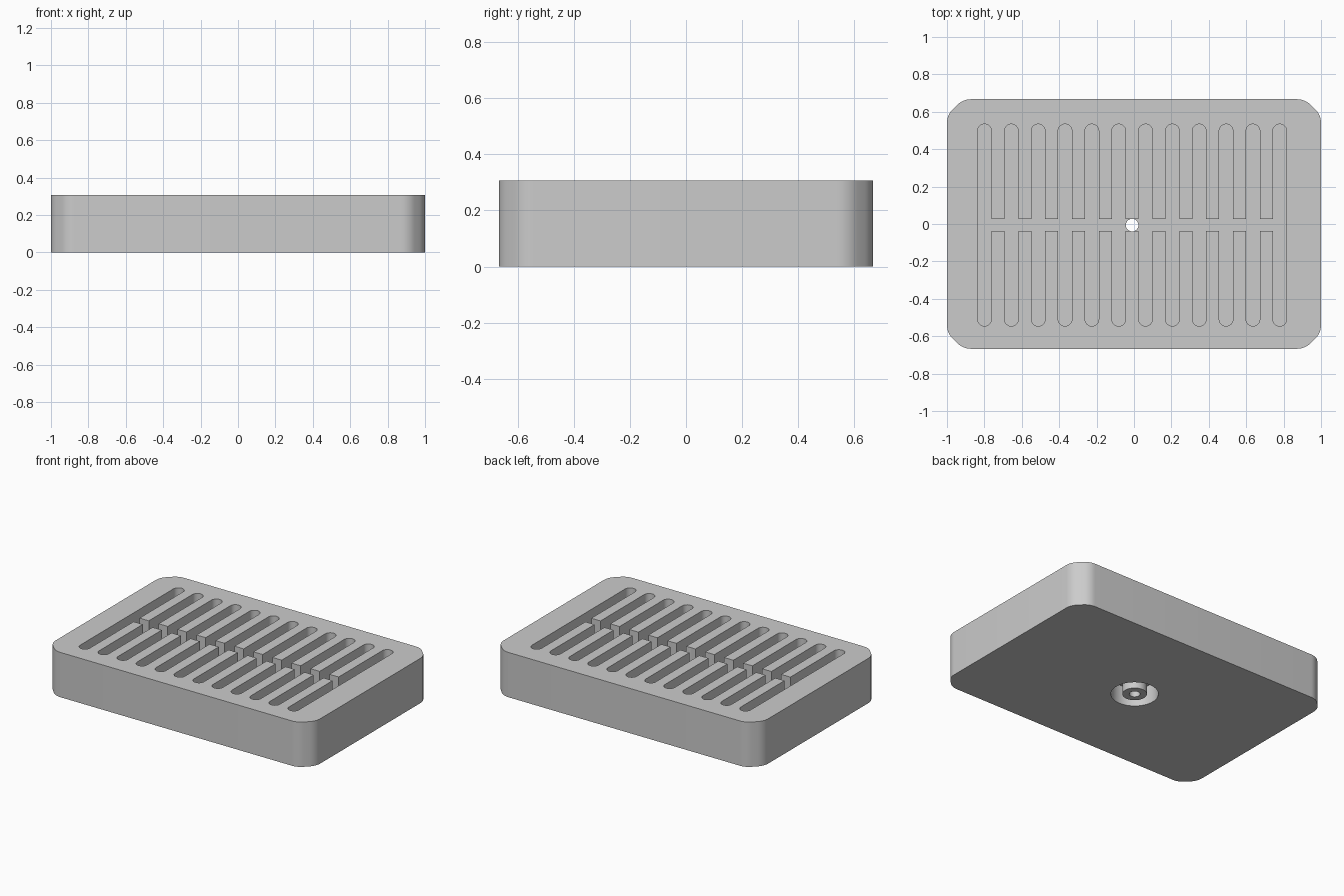
import bpy, bmesh, math

if "Cube" in bpy.data.objects:
    bpy.data.objects.remove(bpy.data.objects["Cube"])

HEIGHT = 0.306
CX, CY = -0.01, -0.006            # centre of the slot pattern and drain

plastic = bpy.data.materials.new("light grey")
plastic.diffuse_color = (0.6, 0.6, 0.6, 1)
plastic.use_nodes = True
plastic.node_tree.nodes["Principled BSDF"].inputs["Base Color"].default_value = plastic.diffuse_color


def prism(name, outline, z0, z1):
    """Extrude a flat outline from z0 to z1."""
    bm = bmesh.new()
    face = bm.faces.new([bm.verts.new((x, y, z0)) for x, y in outline])
    new = bmesh.ops.extrude_face_region(bm, geom=[face])["geom"]
    for v in new:
        if isinstance(v, bmesh.types.BMVert):
            v.co.z = z1
    bmesh.ops.recalc_face_normals(bm, faces=bm.faces)
    mesh = bpy.data.meshes.new(name)
    bm.to_mesh(mesh)
    bm.free()
    mesh.materials.append(plastic)
    obj = bpy.data.objects.new(name, mesh)
    bpy.context.collection.objects.link(obj)
    return obj


def arc(cx, cy, r, a0, a1, n):
    return [(cx + r * math.cos(math.radians(a0 + (a1 - a0) * i / n)),
             cy + r * math.sin(math.radians(a0 + (a1 - a0) * i / n)))
            for i in range(n + 1)]


def circle(r, n=64):
    return arc(CX, CY, r, 0, 360, n)[:-1]


def combine(target, tool, operation):
    mod = target.modifiers.new(operation, "BOOLEAN")
    mod.operation, mod.solver, mod.object = operation, "EXACT", tool
    bpy.context.view_layer.objects.active = target
    bpy.ops.object.modifier_apply(modifier=mod.name)
    bpy.data.objects.remove(tool)


# Body outline: chamfered corners whose two edges are rounded
HX, HY, CUT, TAN = 1.0, 0.667, 0.085, 0.042
R = TAN / math.tan(math.radians(22.5))
corner = (arc(HX - R, HY - CUT - TAN, R, 0, 45, 6)
          + arc(HX - CUT - TAN, HY - R, R, 45, 90, 6))
half = corner + [(-x, y) for x, y in reversed(corner)]
outline = half + [(-x, -y) for x, y in half]
body = prism("soap_dish", outline, 0, HEIGHT)

# Drainage slots joined by a cross channel, as one comb-shaped cutter
SLOTS, PITCH, SLOT_R, CHANNEL, REACH = 12, 0.1435, 0.037, 0.032, 0.54
upper = []
for i in range(SLOTS):
    x = (SLOTS - 1) / 2 * PITCH - i * PITCH
    upper += ([(x + SLOT_R, CHANNEL)]
              + arc(x, REACH - SLOT_R, SLOT_R, 0, 180, 16)
              + [(x - SLOT_R, CHANNEL)])
comb = upper + [(-x, -y) for x, y in upper]
comb = [(x + CX, y + CY) for x, y in comb]
combine(body, prism("slot_cutter", comb, HEIGHT - 0.12, HEIGHT + 0.1), "DIFFERENCE")

# Underside recess with a drain spout in its middle
combine(body, prism("recess_cutter", circle(0.147), -0.1, 0.13), "DIFFERENCE")
combine(body, prism("drain_spout", circle(0.076), 0, 0.15), "UNION")
combine(body, prism("drain_cutter", circle(0.0335, 48), -0.1, HEIGHT + 0.1), "DIFFERENCE")

# Smooth curved walls, crisp edges
bpy.ops.object.select_all(action="DESELECT")
body.select_set(True)
bpy.context.view_layer.objects.active = body
bpy.ops.object.shade_smooth_by_angle(angle=math.radians(30))
